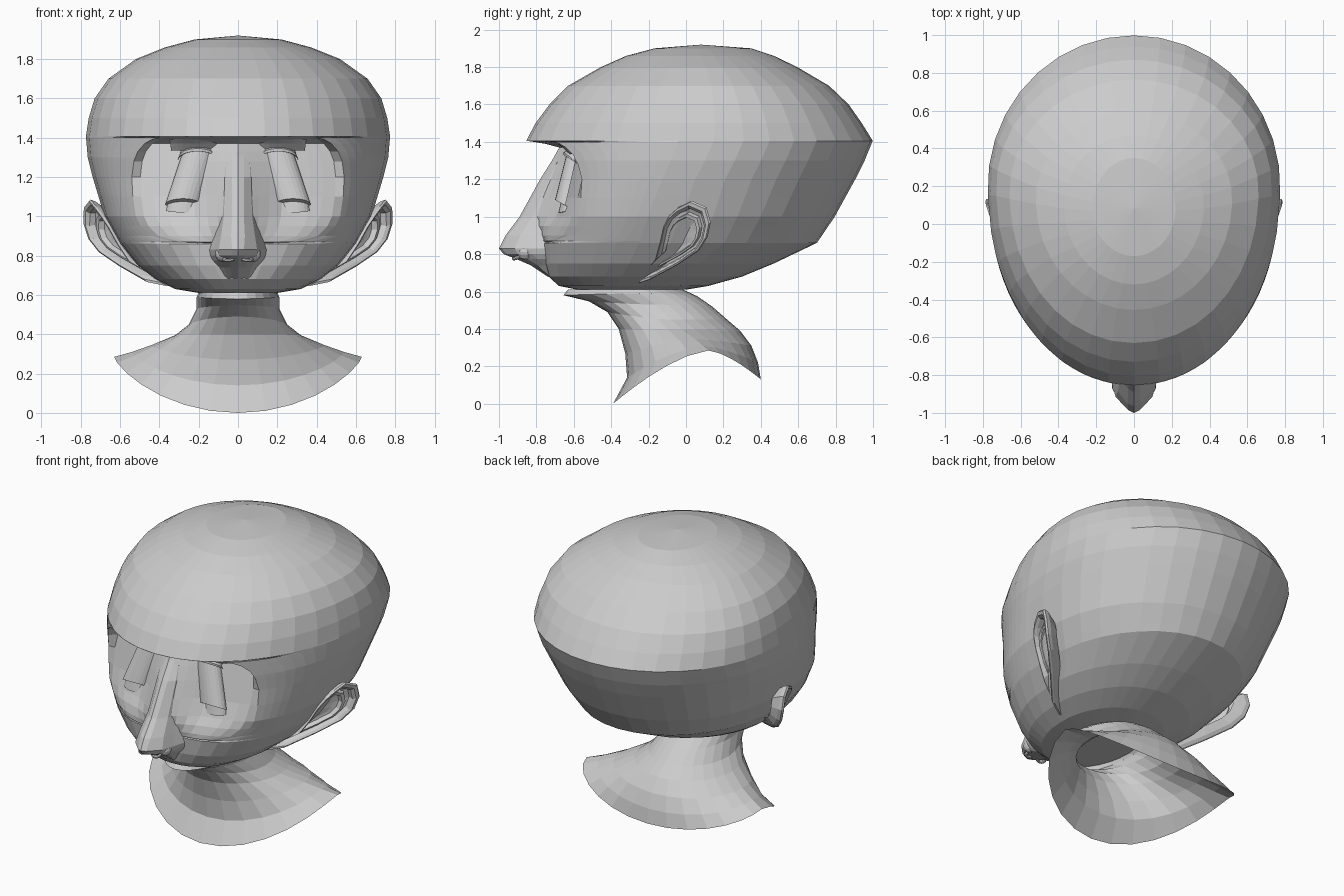
import bpy, bmesh, math
from mathutils import Vector

if "Cube" in bpy.data.objects:
    bpy.data.objects.remove(bpy.data.objects["Cube"])


def mesh_object(name, bm, mirror=False, smooth=False):
    bmesh.ops.remove_doubles(bm, verts=bm.verts, dist=0.0005)
    bmesh.ops.recalc_face_normals(bm, faces=bm.faces)
    me = bpy.data.meshes.new(name)
    bm.to_mesh(me)
    bm.free()
    ob = bpy.data.objects.new(name, me)
    bpy.context.collection.objects.link(ob)
    if mirror:
        mod = ob.modifiers.new("mirror", 'MIRROR')
        mod.use_axis[0] = True
        mod.merge_threshold = 0.002
    return ob


def loft(name, rings, closed=False, mirror=True):
    """Skin a list of equally long point rows."""
    bm = bmesh.new()
    rows = [[bm.verts.new(p) for p in r] for r in rings]
    n = len(rows[0])
    for a, b in zip(rows, rows[1:]):
        for i in range(n if closed else n - 1):
            j = (i + 1) % n
            bm.faces.new((a[i], a[j], b[j], b[i]))
    return mesh_object(name, bm, mirror)


def lerp_table(table, z):
    if z <= table[0][0]:
        return table[0][1:]
    for a, b in zip(table, table[1:]):
        if z <= b[0]:
            k = (z - a[0]) / (b[0] - a[0])
            return [p + (q - p) * k for p, q in zip(a[1:], b[1:])]
    return table[-1][1:]


# Skull cross-sections: z, front y, back y, half width, widest y, front exponent
SKULL = [(0.61, -.58, .00, .20, -.30, 2.0), (.63, -.68, .12, .32, -.27, 2.2),
         (.68, -.735, .30, .42, -.20, 2.3), (.75, -.755, .47, .51, -.12, 2.45),
         (.86, -.765, .70, .60, -.02, 2.6), (1.0, -.78, .795, .68, .04, 2.5),
         (1.2, -.80, .905, .74, .10, 2.2), (1.3, -.825, .955, .765, .15, 2.12),
         (1.41, -.855, 1.0, .775, .2, 2.05),
         (1.5, -.805, .94, .76, .2, 2.05), (1.6, -.73, .87, .73, .19, 2.05),
         (1.7, -.63, .765, .66, .17, 2.05), (1.8, -.455, .595, .52, .13, 2),
         (1.86, -.32, .47, .37, .1, 2), (1.9, -.17, .35, .22, .08, 2),
         (1.92, .079, .081, .001, .08, 2)]
# Half width of the face opening
RIM = [(.86, 0), (.87, .32), (.90, .44), (.95, .495), (1.0, .52), (1.1, .535), (1.2, .54),
       (1.28, .53), (1.33, .51), (1.37, .475), (1.39, .44), (1.4, .40), (1.406, 0)]


def skull_y(x, z):
    f, b, hw, cy, n = lerp_table(SKULL, z)
    return cy + (f - cy) * max(0, 1 - min(1, x / hw) ** n) ** (1 / n)


def skull_ring(z, m=18, h=8, split=1.35):
    f, b, hw, cy, n = lerp_table(SKULL, z)
    r = lerp_table(RIM, z)[0] if RIM[0][0] < z < RIM[-1][0] else 0
    t0 = math.asin((r / hw) ** (n / 2))
    pts = []
    for i in range(m + 1):
        # columns behind the opening stay aligned from ring to ring
        t = t0 + (split - t0) * i / h if i < h else split + (math.pi - split) * (i - h) / (m - h)
        s, c = max(0, math.sin(t)), math.cos(t)
        e = 2 / n if c > 0 else 1
        y = cy + (f - cy) * c ** e if c > 0 else cy - (b - cy) * c
        pts.append((0 if i == m else hw * s ** e, y, z))
    return pts


levels = sorted({s[0] for s in SKULL if s[0] != 1.41} | {r[0] for r in RIM})
bottom = [(0.0 if i in (0, 18) else .001, -.3, .61) for i in range(19)]
loft("head_shell", [bottom] + [skull_ring(z) for z in levels])


# Recessed face inside the opening
def face_y(x, z):
    base = -.60 - (1.35 - z) * .25 + .1 * (x / .54) ** 2
    flank = .08 + (1.38 - z) * .30
    return base - flank * max(0, 1 - x / .24) ** 1.3


def face_point(u, z):
    r = max(.40 if z > 1.2 else 0, lerp_table(RIM, z)[0])
    x = u * r
    k = min(1, max(0, (z - .86) / .2))
    w = min(k * k * (3 - 2 * k), max(0, (1.406 - z) / .03), 1)
    if u == 1:
        w = 0
    s = skull_y(x, z)
    return (x, s + (face_y(x, z) - s) * w, z)


US = (0, .06, .12, .2, .3, .42, .55, .68, .8, .92, 1)
loft("face", [[face_point(u, z) for u in US] for z, _ in RIM])

# Nose: z, ridge y, ridge half width, base y, base half width
NOSE = [(1.39, -.66, .03, -.60, .07), (1.2, -.78, .03, -.62, .09), (1.0, -.89, .03, -.66, .10),
        (.9, -.965, .035, -.7, .12), (.83, -1.0, .03, -.72, .135), (.80, -.975, .035, -.72, .13),
        (.775, -.91, .04, -.72, .12), (.74, -.83, .04, -.7, .1), (.68, -.74, .03, -.7, .07)]
loft("nose", [[(0, ry, z), (rh, ry + .015, z), (bh * .72, ry + (by - ry) * .3, z),
               (bh * .9, ry + (by - ry) * .6, z), (bh * 1.15, by, z)] for z, ry, rh, by, bh in NOSE])
for s in (-1, 1):
    bpy.ops.mesh.primitive_torus_add(location=(s * .045, -.90, .785), rotation=(.4, 0, s * .3),
                                     major_radius=.024, minor_radius=.01,
                                     major_segments=16, minor_segments=8)
    bpy.context.object.name = "nostril"
    bpy.ops.mesh.primitive_uv_sphere_add(segments=14, ring_count=8, radius=.042,
                                         location=(s * .075, -.86, .81))
    bpy.context.object.name = "nose_wing"


# Eye tubes with lids: rows of half-round arcs
def arc(c, rx, ry, rise=0.0, n=12):
    return [(c[0] - rx * math.cos(math.pi * i / n), c[1] - ry * math.sin(math.pi * i / n),
             c[2] + rise * math.sin(math.pi * i / n)) for i in range(n + 1)]


loft("eye_tube", [arc((.205, -.59, 1.30), .085, .05, .03), arc((.28, -.645, 1.06), .09, .055, .03),
                  arc((.28, -.635, 1.055), .08, .035, .02), arc((.285, -.64, 1.03), .08, .042, -.01),
                  arc((.287, -.63, 1.025), .01, .01)])
loft("upper_eyelid", [arc((.205, -.58, 1.285), .10, .05, .045), arc((.205, -.59, 1.29), .10, .065, .04),
                      arc((.205, -.60, 1.305), .095, .055, .04), arc((.205, -.58, 1.32), .09, .04, .04)])
loft("brow", [arc((.22, -.59, 1.335), .12, .035), arc((.22, -.61, 1.37), .125, .05),
              arc((.22, -.64, 1.40), .13, .06)])

# Ears: bowl with a raised rim, built from a scaled outline
OUTLINE = [Vector(p) for p in (
    (.72, -.04, 1.05), (.75, .03, 1.085), (.778, .11, 1.05), (.78, .132, .97), (.755, .115, .89),
    (.70, .07, .82), (.59, -.04, .745), (.45, -.19, .665), (.35, -.25, .645), (.42, -.22, .70),
    (.54, -.16, .77), (.60, -.135, .86), (.65, -.115, .95), (.69, -.085, 1.01))]
centre = sum(OUTLINE, Vector()) / len(OUTLINE)
normal = Vector((.79, -.53, -.30))


def ear_ring(scale, off):
    return [centre + (p - centre) * scale + normal * off for p in OUTLINE]


loft("ear", [ear_ring(s, o) for s, o in ((.65, -.06), (.93, -.02), (1, 0), (.98, .012), (.9, .015),
                                         (.82, .003), (.78, -.025), (.4, -.04), (.01, -.045))],
     closed=True)
loft("ear_inner_fold", [ear_ring(s, o) for s, o in ((.68, -.035), (.66, -.008), (.58, -.008), (.52, -.04))],
     closed=True)

# Neck: front (y, z), side (x, y, z), back (y, z) for each ring
NECK = [((-.63, .612), (.20, -.30, .612), (-.02, .612)), ((-.655, .58), (.21, -.25, .59), (.06, .575)),
        ((-.52, .548), (.21, -.16, .53), (.14, .52)), ((-.42, .49), (.25, -.08, .45), (.22, .45)),
        ((-.36, .40), (.32, -.02, .395), (.29, .39)), ((-.325, .27), (.44, .05, .345), (.35, .31)),
        ((-.315, .14), (.54, .09, .31), (.385, .22)), ((-.39, .0), (.63, .12, .285), (.40, .13))]


def neck_ring(f, s, b, m=14):
    pts = []
    for i in range(m + 1):
        t = math.pi * i / m
        c = math.cos(t)
        end = f if c > 0 else b
        x = 0 if i in (0, m) else s[0] * math.sin(t)
        pts.append((x, s[1] + (end[0] - s[1]) * abs(c), s[2] + (end[1] - s[2]) * abs(c) ** 1.5))
    return pts


loft("neck", [neck_ring(*k) for k in NECK])
